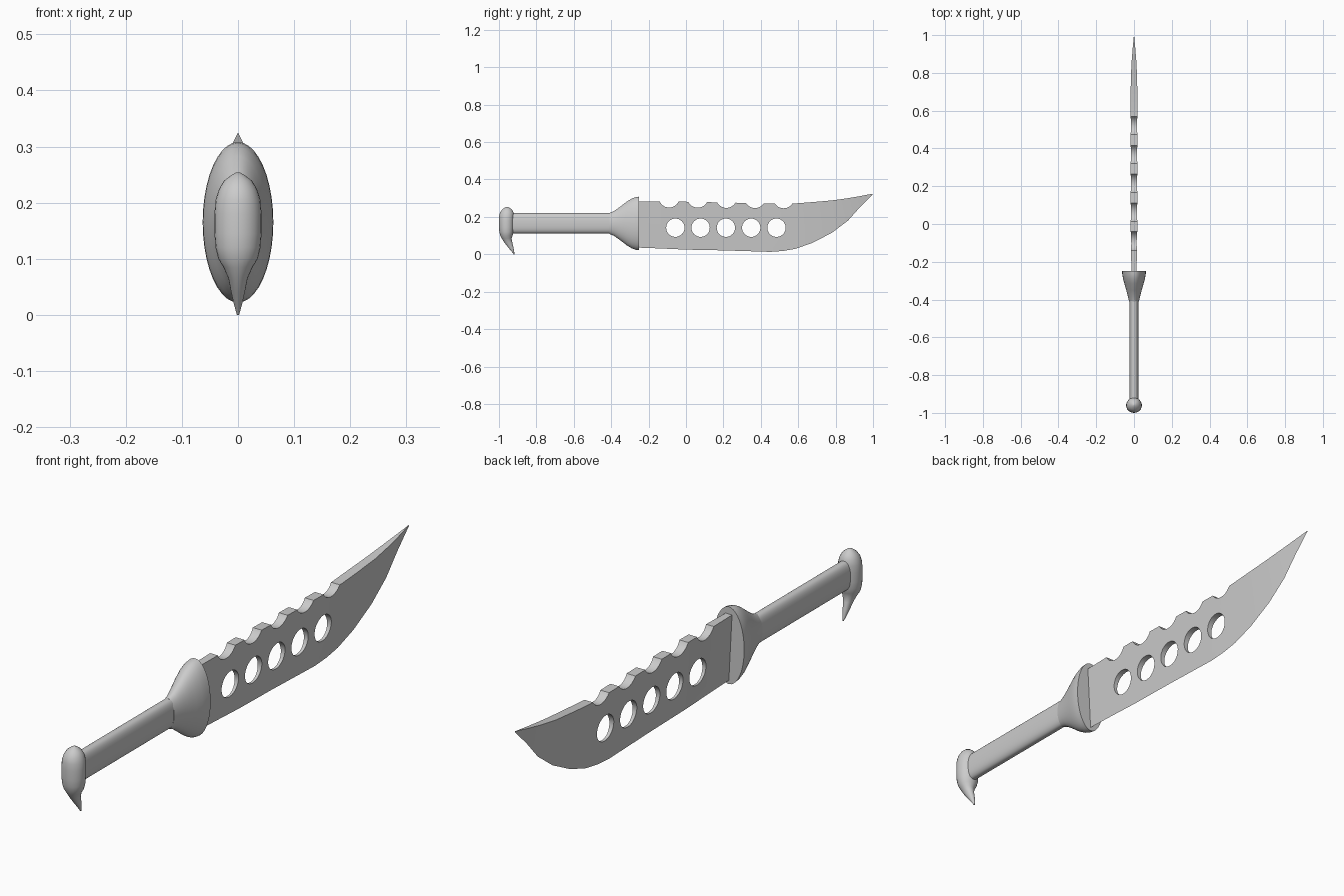
import bpy, bmesh
from math import sin, cos, pi, radians
from mathutils import Matrix, Vector

if "Cube" in bpy.data.objects:
    bpy.data.objects.remove(bpy.data.objects["Cube"])


def make_object(name, bm):
    bmesh.ops.recalc_face_normals(bm, faces=bm.faces)
    mesh = bpy.data.meshes.new(name)
    bm.to_mesh(mesh)
    bm.free()
    obj = bpy.data.objects.new(name, mesh)
    bpy.context.collection.objects.link(obj)
    return obj


def smooth(obj, angle=35):
    bpy.ops.object.select_all(action='DESELECT')
    obj.select_set(True)
    bpy.context.view_layer.objects.active = obj
    bpy.ops.object.shade_smooth_by_angle(angle=radians(angle))


def loft(name, rings):
    """Skin a list of equal-length point rings and cap both ends."""
    bm = bmesh.new()
    loops = [[bm.verts.new(p) for p in ring] for ring in rings]
    n = len(loops[0])
    for a, b in zip(loops, loops[1:]):
        for i in range(n):
            j = (i + 1) % n
            bm.faces.new((a[i], a[j], b[j], b[i]))
    bm.faces.new(loops[0])
    bm.faces.new(loops[-1])
    return make_object(name, bm)


def oval(ra, rb, n=32, power=1.0):
    """Oval outline; power below 1 makes it squarer."""
    def f(v):
        return abs(v) ** power * (1 if v >= 0 else -1)
    return [(ra * f(cos(2 * pi * i / n)), rb * f(sin(2 * pi * i / n))) for i in range(n)]


# Handle: flattened bar along y
handle = loft("handle", [[(x, y, 0.166 + z) for x, z in oval(0.024, 0.054, 32, 0.8)]
                         for y in (-0.96, -0.38)])
smooth(handle)

# Guard: oval flare with a flat face towards the blade (y, half width, half height)
guard_profile = [(-0.41, 0.026, 0.056), (-0.385, 0.032, 0.066), (-0.35, 0.041, 0.091),
                 (-0.315, 0.051, 0.118), (-0.29, 0.058, 0.133), (-0.268, 0.062, 0.141),
                 (-0.25, 0.063, 0.143)]
guard = loft("guard", [[(x, y, 0.165 + z) for x, z in oval(rx, rz, 40)]
                       for y, rx, rz in guard_profile])
smooth(guard)

# Pommel: rounded knob drawn out into a hook (z, y centre, half width x, half depth y)
pommel_profile = [(0.254, -0.957, 0.003, 0.003), (0.249, -0.957, 0.012, 0.013),
                  (0.239, -0.957, 0.025, 0.026), (0.224, -0.958, 0.034, 0.036),
                  (0.205, -0.959, 0.040, 0.040), (0.18, -0.96, 0.042, 0.040),
                  (0.145, -0.96, 0.042, 0.040), (0.12, -0.96, 0.040, 0.038),
                  (0.10, -0.960, 0.035, 0.033), (0.085, -0.959, 0.026, 0.026),
                  (0.065, -0.951, 0.017, 0.022), (0.04, -0.938, 0.012, 0.015),
                  (0.018, -0.927, 0.007, 0.008), (0.0, -0.919, 0.002, 0.002)]
pommel = loft("pommel", [[(x, yc + y, z) for x, y in oval(rx, ry, 24)]
                         for z, yc, rx, ry in pommel_profile])
smooth(pommel, 50)

# Blade: wedge section, thick spine and sharp edge (y, edge z, spine z, half thickness)
blade_profile = [(-0.265, 0.036, 0.281, 0.013), (-0.13, 0.031, 0.281, 0.016),
                 (0.0, 0.025, 0.281, 0.018), (0.2, 0.021, 0.277, 0.018),
                 (0.45, 0.013, 0.272, 0.018), (0.52, 0.018, 0.271, 0.018),
                 (0.583, 0.029, 0.272, 0.018), (0.674, 0.060, 0.279, 0.018),
                 (0.78, 0.115, 0.288, 0.0165), (0.866, 0.180, 0.300, 0.012),
                 (0.93, 0.252, 0.311, 0.007), (0.998, 0.320, 0.324, 0.0006)]
blade = loft("blade", [[(-t, y, top), (t, y, top), (0, y, edge)]
                       for y, edge, top, t in blade_profile])

# Cutter: round holes through the blade and scallops along the spine
bm = bmesh.new()
cuts = [(-0.057 + 0.1352 * i, 0.142, 0.049) for i in range(5)]
cuts += [(-0.09 + 0.153 * i, 0.306 - 0.001 * i, 0.056) for i in range(5)]
for y, z, r in cuts:
    bmesh.ops.create_cone(bm, cap_ends=True, segments=32, radius1=r, radius2=r, depth=0.2,
                          matrix=Matrix.Translation(Vector((0, y, z))) @ Matrix.Rotation(pi / 2, 4, 'Y'))
cutter = make_object("blade_cutter", bm)
cutter.hide_render = True

mod = blade.modifiers.new("cut_holes", 'BOOLEAN')
mod.operation = 'DIFFERENCE'
mod.solver = 'EXACT'
mod.object = cutter
bpy.ops.object.select_all(action='DESELECT')
blade.select_set(True)
bpy.context.view_layer.objects.active = blade
bpy.ops.object.modifier_apply(modifier=mod.name)
bpy.data.objects.remove(cutter)
smooth(blade, 20)
